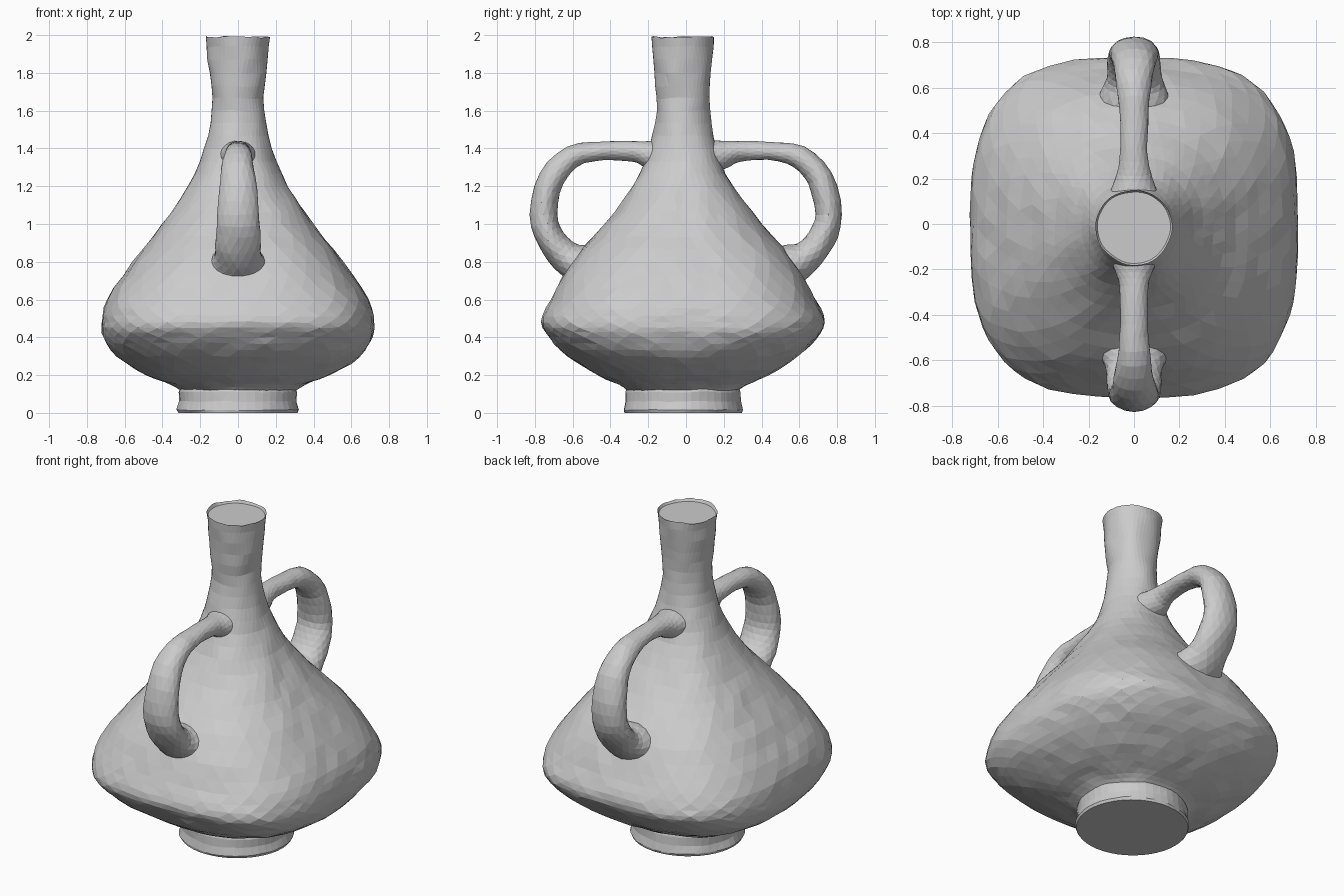
import bpy, bmesh, math
from mathutils import Vector, noise

cube = bpy.data.objects.get("Cube")
if cube:
    bpy.data.objects.remove(cube)

clay = bpy.data.materials.new("grey clay")
clay.use_nodes = True
clay.diffuse_color = (0.6, 0.6, 0.6, 1)
bsdf = clay.node_tree.nodes["Principled BSDF"]
bsdf.inputs["Base Color"].default_value = clay.diffuse_color
bsdf.inputs["Roughness"].default_value = 0.9


def spline(rows, steps):
    """Catmull-Rom interpolation through rows of numbers."""
    out = []
    for i in range(len(rows) - 1):
        a, b = rows[max(i - 1, 0)], rows[i]
        c, d = rows[i + 1], rows[min(i + 2, len(rows) - 1)]
        for k in range(steps):
            t = k / steps
            out.append([q + t / 2 * (r - p + t * (2 * p - 5 * q + 4 * r - s
                        + t * (3 * (q - r) + s - p)))
                        for p, q, r, s in zip(a, b, c, d)])
    return out + [list(rows[-1])]


def loft(name, rings, caps=True):
    """Skin closed rings of points, triangulated for a faceted hand-made look."""
    bm = bmesh.new()
    loops = [[bm.verts.new(p) for p in ring] for ring in rings]
    for low, high in zip(loops, loops[1:]):
        n = len(low)
        for i in range(n):
            bm.faces.new((low[i], low[(i + 1) % n], high[(i + 1) % n], high[i]))
    bmesh.ops.triangulate(bm, faces=bm.faces[:], quad_method='SHORT_EDGE')
    if caps:
        bm.faces.new(loops[0][::-1])
        bm.faces.new(loops[-1])
    bmesh.ops.recalc_face_normals(bm, faces=bm.faces[:])
    mesh = bpy.data.meshes.new(name)
    bm.to_mesh(mesh)
    bm.free()
    mesh.materials.append(clay)
    obj = bpy.data.objects.new(name, mesh)
    bpy.context.collection.objects.link(obj)
    return obj


def rough(p, amount):
    """Small lumps in the clay surface."""
    return p + noise.noise_vector(p * 9) * amount


def section(z, rx, ry, n, segments=44, twist=0.0):
    """Rounded-square ring, slightly off centre towards the front."""
    ring = []
    for i in range(segments):
        a = math.tau * (i + twist) / segments
        c, s = math.cos(a), math.sin(a)
        r = (abs(c) ** n + abs(s) ** n) ** (-1 / n)
        ring.append(Vector((rx * r * c, ry * r * s - 0.015, z)))
    return ring


# Body and neck: height, half width, half depth, squareness
profile = [
    (0.11, 0.29, 0.29, 2), (0.15, 0.36, 0.34, 2.1), (0.2, 0.49, 0.45, 2.3),
    (0.3, 0.64, 0.61, 2.6), (0.4, 0.71, 0.71, 2.9), (0.48, 0.72, 0.75, 3),
    (0.6, 0.69, 0.7, 2.9), (0.8, 0.555, 0.59, 2.7), (1, 0.4, 0.415, 2.5),
    (1.2, 0.265, 0.265, 2.3), (1.4, 0.18, 0.18, 2), (1.6, 0.14, 0.14, 2),
    (1.8, 0.15, 0.15, 2), (1.99, 0.17, 0.165, 2),
]
body = []
for k, row in enumerate(spline(profile, 3)):
    ring = section(*row, twist=0.5 * (k % 2))
    body.append([rough(p, 0.009) for p in ring])
# Uneven lip with a shallow closed mouth
for p in body[-1]:
    p.z = 1.99 + 0.01 * noise.noise(p * 20)
body.append([Vector((p.x * 0.95, p.y * 0.95, 1.975)) for p in body[-1]])
loft("body_and_neck", body)

# Foot ring
foot = [(0, 0.315, 0.31, 2), (0.015, 0.325, 0.315, 2), (0.06, 0.31, 0.305, 2),
        (0.11, 0.315, 0.305, 2), (0.13, 0.31, 0.3, 2), (0.16, 0.25, 0.25, 2)]
foot_rings = []
for k, row in enumerate(foot):
    ring = section(*row)
    foot_rings.append(ring if k == 0 else [rough(p, 0.006) for p in ring])
loft("foot", foot_rings)

# Handles: outward distance, height, half thickness, half width
handle = [
    (0.1, 1.35, 0.1, 0.12), (0.2, 1.37, 0.075, 0.085), (0.28, 1.385, 0.054, 0.064),
    (0.44, 1.387, 0.05, 0.06), (0.6, 1.355, 0.06, 0.075), (0.71, 1.24, 0.07, 0.095),
    (0.755, 1.05, 0.073, 0.11), (0.715, 0.92, 0.075, 0.118),
    (0.64, 0.83, 0.085, 0.125), (0.56, 0.785, 0.11, 0.155), (0.49, 0.75, 0.12, 0.16),
]
path = spline(handle, 3)
for name, side in (("front_handle", -1), ("back_handle", 1)):
    rings = []
    for k, (y, z, thick, wide) in enumerate(path):
        before, after = path[max(k - 1, 0)], path[min(k + 1, len(path) - 1)]
        along = Vector((0, after[0] - before[0], after[1] - before[1])).normalized()
        out = Vector((0, -along.z, along.y))
        ring = []
        for i in range(16):
            a = math.tau * (i + 0.5 * (k % 2)) / 16
            p = Vector((wide * math.cos(a), y, z)) + out * thick * math.sin(a)
            p.y *= side
            ring.append(rough(p, 0.006))
        rings.append(ring)
    loft(name, rings)
